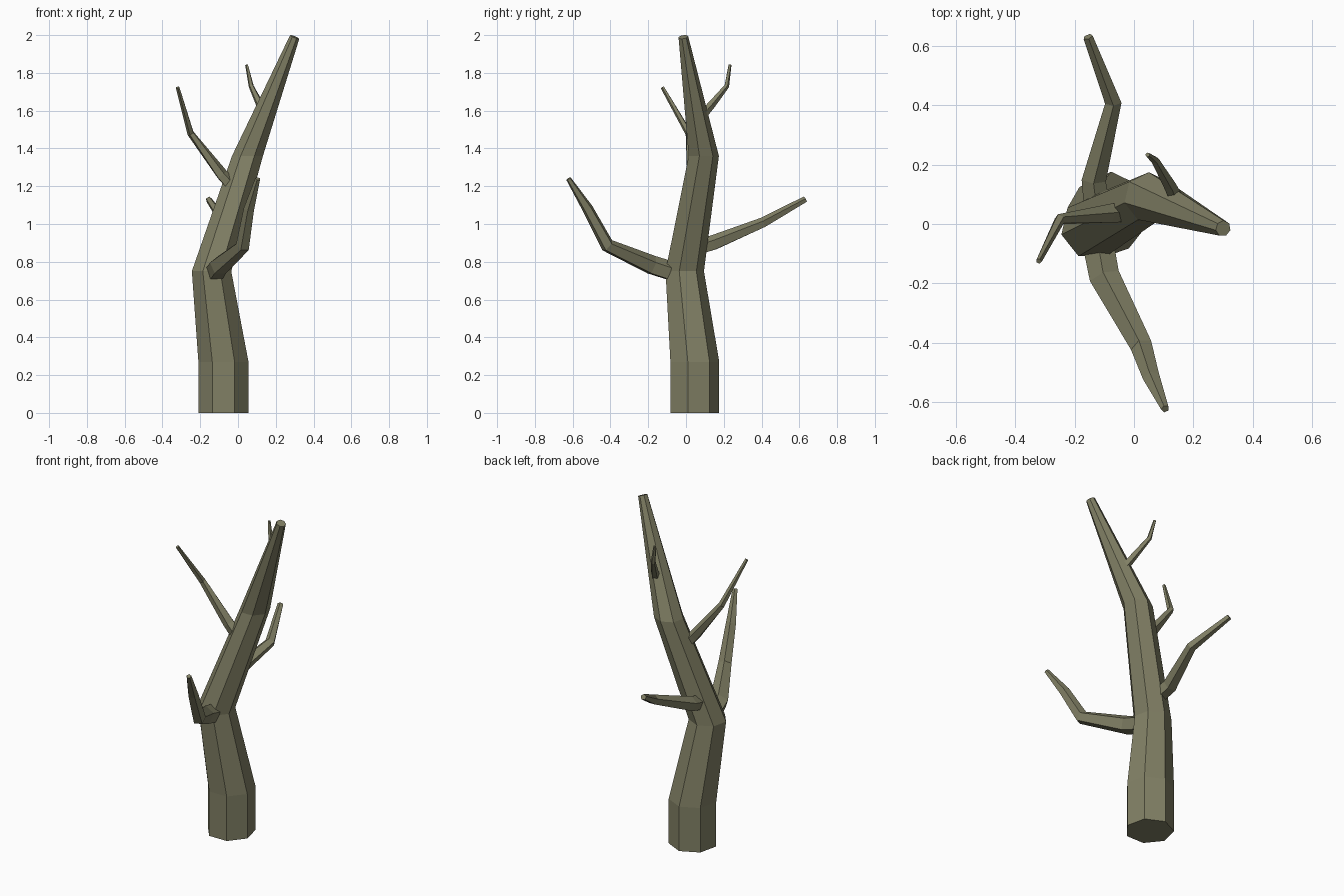
import bpy
import bmesh
from math import cos, sin, pi
from mathutils import Vector

cube = bpy.data.objects.get("Cube")
if cube:
    bpy.data.objects.remove(cube, do_unlink=True)

# Single bark colour
bark = bpy.data.materials.new("olive_bark")
bark.use_nodes = True
colour = (0.22, 0.215, 0.13, 1)
bark.diffuse_color = colour
shader = bark.node_tree.nodes["Principled BSDF"]
shader.inputs["Base Color"].default_value = colour
shader.inputs["Roughness"].default_value = 0.9


def limb(name, path, sides, level=False):
    """Tapered flat-faced tube; path holds (x, y, z, radius).
    Level limbs keep horizontal rings except at the tip."""
    pts = [Vector(p[:3]) for p in path]
    last = len(pts) - 1
    bm = bmesh.new()
    rings = []
    for i, p in enumerate(pts):
        before = (p - pts[i - 1]).normalized() if i else Vector()
        after = (pts[i + 1] - p).normalized() if i < last else Vector()
        normal = (before + after).normalized()
        if level and i < last:
            normal = Vector((0, 0, 1))
        # Ring axes, with the first corner turned towards the back or the sky
        ref = Vector((0, 1, 0)) if level else Vector((0, 0, 1))
        up = (ref - normal * ref.dot(normal)).normalized()
        side = up.cross(normal)
        ring = []
        for k in range(sides):
            a = 2 * pi * k / sides
            ring.append(bm.verts.new(p + (up * cos(a) + side * sin(a)) * path[i][3]))
        rings.append(ring)
    for low, high in zip(rings, rings[1:]):
        for k in range(sides):
            n = (k + 1) % sides
            bm.faces.new((low[k], low[n], high[n], high[k]))
    bm.faces.new(rings[0])
    bm.faces.new(rings[-1])
    bmesh.ops.recalc_face_normals(bm, faces=bm.faces)
    mesh = bpy.data.meshes.new(name)
    bm.to_mesh(mesh)
    bm.free()
    mesh.materials.append(bark)
    obj = bpy.data.objects.new(name, mesh)
    bpy.context.collection.objects.link(obj)
    return obj


# Crooked trunk
limb("trunk", [(-.077, .04, 0, .136), (-.077, .04, .27, .136),
               (-.14, -.012, .75, .107), (.05, .09, 1.36, .084),
               (.3, -.015, 1.99, .027)], 7, level=True)

# Branches, lowest first
limb("front_branch", [(-.12, -.07, .745, .055), (-.098, -.18, .78, .054),
                      (.027, -.415, .885, .039), (.06, -.52, 1.08, .03),
                      (.105, -.622, 1.24, .014)], 5)
limb("back_branch", [(-.125, .05, .87, .045), (-.135, .15, .9, .043),
                     (-.07, .41, 1.007, .029), (-.155, .63, 1.13, .017)], 5)
limb("right_branch", [(-.03, .04, 1.2, .036), (-.085, .036, 1.26, .033),
                      (-.25, .015, 1.48, .019), (-.32, -.125, 1.723, .01)], 5)
limb("upper_back_branch", [(.14, .09, 1.58, .025), (.12, .13, 1.625, .022),
                           (.07, .215, 1.73, .014), (.046, .233, 1.843, .008)], 5)
